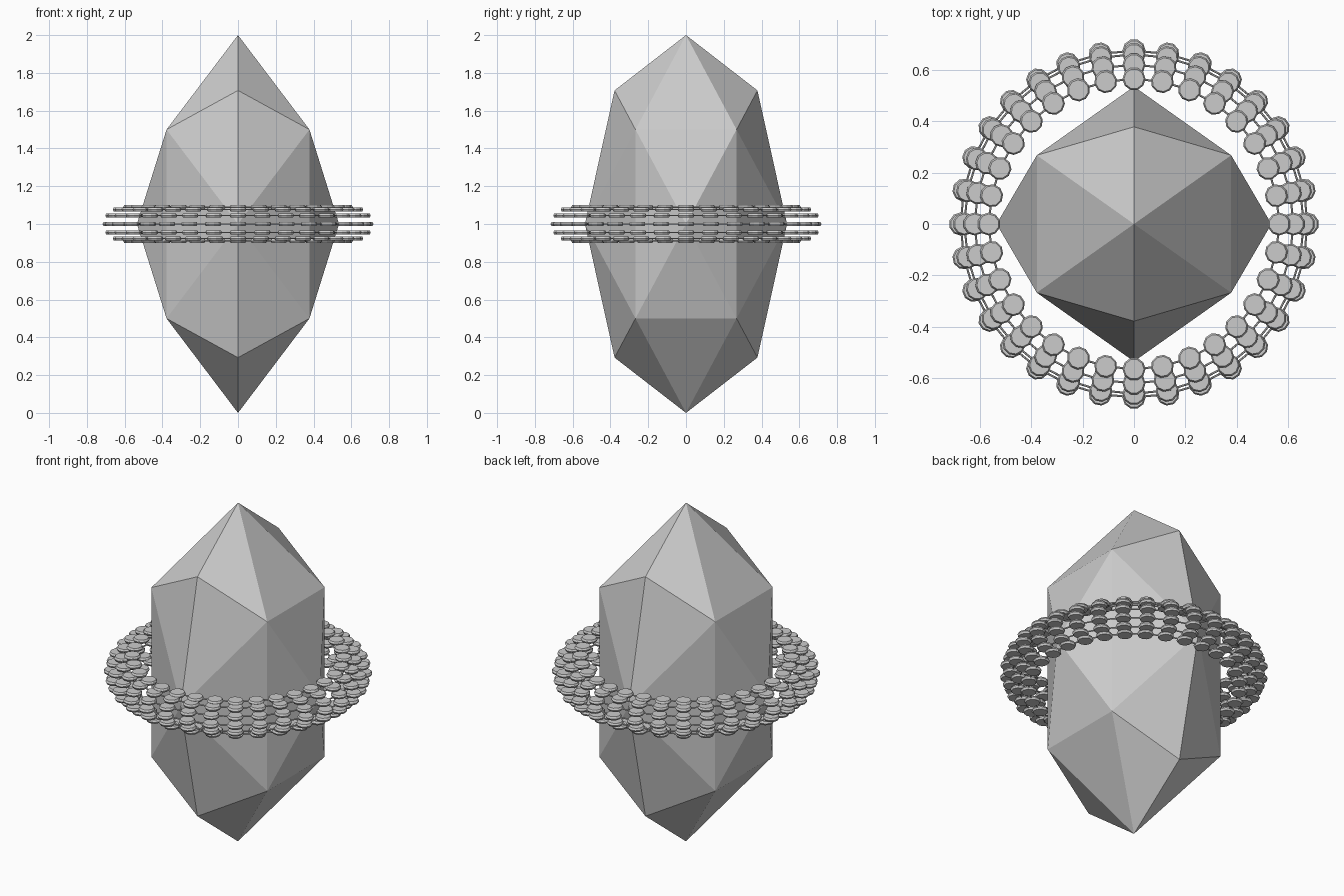
import bpy, bmesh, math
from mathutils import Vector, Matrix

cube = bpy.data.objects.get("Cube")
if cube:
    bpy.data.objects.remove(cube, do_unlink=True)


def make_material(name, rgb):
    mat = bpy.data.materials.new(name)
    mat.use_nodes = True
    color = (*rgb, 1.0)
    mat.diffuse_color = color
    mat.node_tree.nodes["Principled BSDF"].inputs["Base Color"].default_value = color
    return mat


GREY = make_material("pale grey", (0.6, 0.6, 0.6))


def add_object(name, bm):
    bmesh.ops.recalc_face_normals(bm, faces=bm.faces)
    mesh = bpy.data.meshes.new(name)
    bm.to_mesh(mesh)
    bm.free()
    mesh.materials.append(GREY)
    obj = bpy.data.objects.new(name, mesh)
    bpy.context.collection.objects.link(obj)
    return obj


# Crystal: once-divided octahedron, tipped an eighth turn about x and stretched upward
RADIUS = 0.535
corners = [Vector(s * c for c in axis) for axis in Matrix.Identity(3) for s in (-1, 1)]
middles = [(a + b).normalized() for i, a in enumerate(corners)
           for b in corners[:i] if abs(a.dot(b)) < 0.1]
bm = bmesh.new()
for point in corners + middles:
    bm.verts.new(point)
bmesh.ops.convex_hull(bm, input=bm.verts)
tip = Matrix.Rotation(math.radians(45), 4, 'X')
stretch = Matrix.Diagonal((RADIUS, RADIUS, 1, 1))
bmesh.ops.transform(bm, matrix=Matrix.Translation((0, 0, 1)) @ stretch @ tip, verts=bm.verts)
add_object("crystal", bm)

# Ring layout: rows follow the outer half of a round cross-section
COUNT = 32
ROWS = []
for step in range(-3, 4):
    angle = math.radians(30 * step)
    ROWS.append((0.565 + 0.11 * math.cos(angle), 1 + 0.089 * math.sin(angle)))

# Beads: small flat ten-sided discs with slim tapered rims
bm = bmesh.new()
for radius, height in ROWS:
    for i in range(COUNT):
        spin = Matrix.Rotation(math.tau * i / COUNT, 4, 'Z')
        place = spin @ Matrix.Translation((radius, 0, height))
        for side in (-1, 1):
            bmesh.ops.create_cone(bm, cap_ends=True, segments=10,
                                  radius1=0.045 if side > 0 else 0.039,
                                  radius2=0.039 if side > 0 else 0.045, depth=0.011,
                                  matrix=place @ Matrix.Translation((0, 0, side * 0.0055)))
bmesh.ops.remove_doubles(bm, verts=bm.verts, dist=0.0001)
inner = [f for f in bm.faces if len(f.verts) > 4
         and all(len(e.link_faces) > 2 for e in f.edges)]
bmesh.ops.delete(bm, geom=inner, context='FACES_ONLY')
add_object("ring_beads", bm)

# Wires: one thin hoop through each row of beads
WIRE = 0.004
for number, (radius, height) in enumerate(ROWS, 1):
    bpy.ops.mesh.primitive_torus_add(major_segments=COUNT, minor_segments=6,
                                     major_radius=radius, minor_radius=WIRE,
                                     location=(0, 0, height))
    hoop = bpy.context.object
    hoop.name = f"ring_wire_{number}"
    hoop.data.materials.append(GREY)
